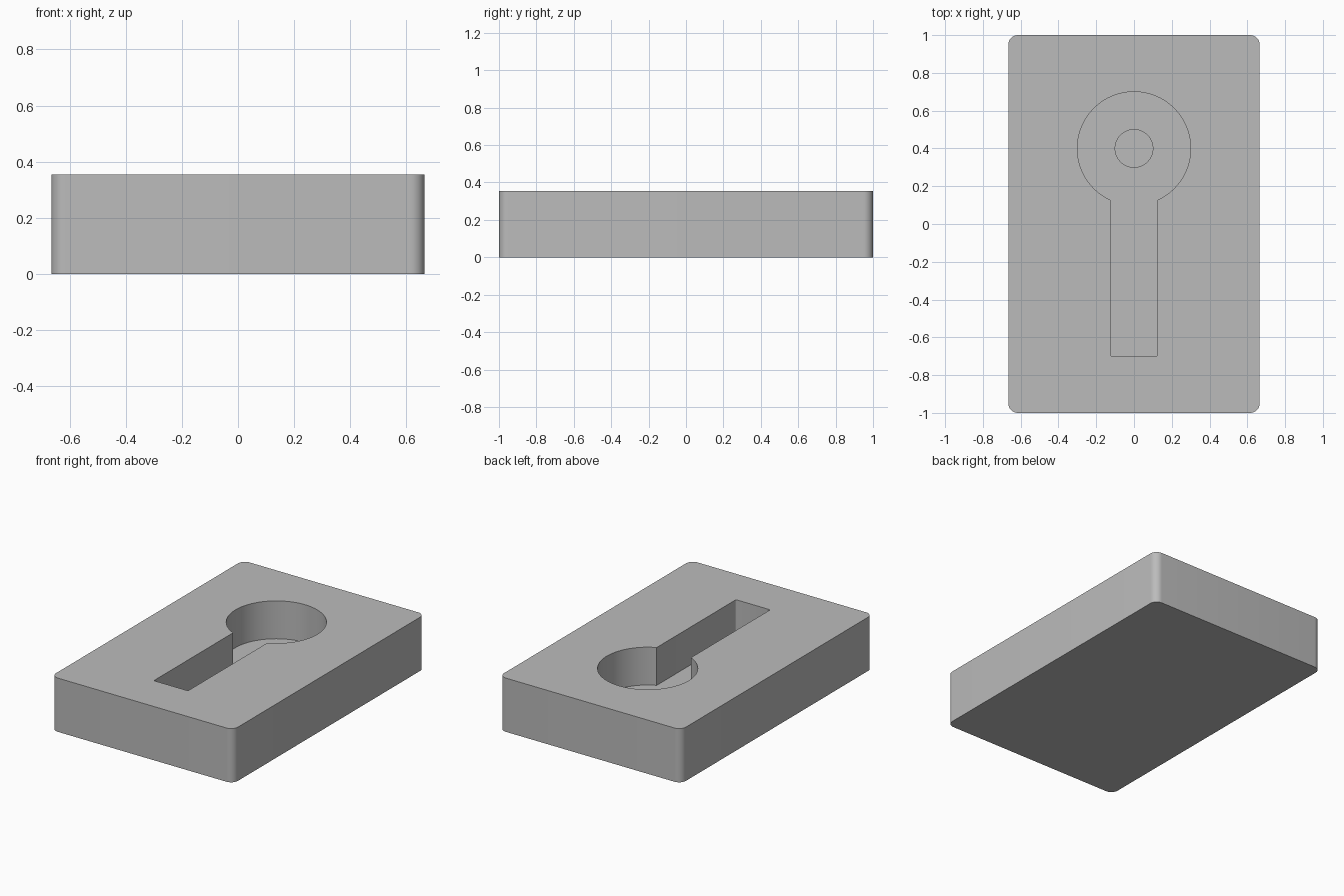
import bpy, bmesh
from math import asin, cos, pi, sin

if "Cube" in bpy.data.objects:
    bpy.data.objects.remove(bpy.data.objects["Cube"])

HEIGHT = 0.355
FLOOR = 0.105            # level of the keyhole pocket floor
RECESS = 0.055           # level of the small round recess
HUB_Y, HUB_R = 0.4, 0.3
SLOT_X, SLOT_END = 0.125, -0.7

grey = bpy.data.materials.new("grey")
grey.use_nodes = True
color = (0.5, 0.5, 0.5, 1)
grey.diffuse_color = color
grey.node_tree.nodes["Principled BSDF"].inputs["Base Color"].default_value = color


def arc(cx, cy, r, start, end, steps):
    """Points along an arc, both ends included."""
    angles = [start + (end - start) * i / steps for i in range(steps + 1)]
    return [(cx + r * cos(a), cy + r * sin(a)) for a in angles]


def prism(name, outline, bottom, top):
    """Extrude a counter-clockwise outline between two heights."""
    bm = bmesh.new()
    face = bm.faces.new([bm.verts.new((x, y, bottom)) for x, y in outline])
    ext = bmesh.ops.extrude_face_region(bm, geom=[face])
    verts = [v for v in ext["geom"] if isinstance(v, bmesh.types.BMVert)]
    bmesh.ops.translate(bm, verts=verts, vec=(0, 0, top - bottom))
    bmesh.ops.recalc_face_normals(bm, faces=bm.faces)
    mesh = bpy.data.meshes.new(name)
    bm.to_mesh(mesh)
    bm.free()
    mesh.materials.append(grey)
    obj = bpy.data.objects.new(name, mesh)
    bpy.context.collection.objects.link(obj)
    return obj


# Block with rounded vertical corners
half_x, half_y, r = 0.665, 1.0, 0.05
outline = []
for i, (sx, sy) in enumerate([(1, 1), (-1, 1), (-1, -1), (1, -1)]):
    outline += arc(sx * (half_x - r), sy * (half_y - r), r,
                   i * pi / 2, (i + 1) * pi / 2, 10)
block = prism("block", outline, 0, HEIGHT)

# Keyhole pocket: round hub joined to a straight slot
gap = asin(SLOT_X / HUB_R)
r = 0.01
keyhole = arc(0, HUB_Y, HUB_R, gap - pi / 2, 1.5 * pi - gap, 80)
keyhole += arc(-SLOT_X + r, SLOT_END + r, r, pi, 1.5 * pi, 4)
keyhole += arc(SLOT_X - r, SLOT_END + r, r, 1.5 * pi, 2 * pi, 4)
pocket = prism("pocket_cutter", keyhole, FLOOR, HEIGHT + 0.1)

# Small round recess in the pocket floor
circle = arc(0, HUB_Y, 0.1, 0, 2 * pi, 48)[:-1]
recess = prism("recess_cutter", circle, RECESS, HEIGHT + 0.05)

bpy.context.view_layer.objects.active = block
for cutter in (pocket, recess):
    cutter.hide_render = True
    mod = block.modifiers.new(cutter.name, 'BOOLEAN')
    mod.operation = 'DIFFERENCE'
    mod.solver = 'EXACT'
    mod.object = cutter
    bpy.ops.object.modifier_apply(modifier=mod.name)
    bpy.data.objects.remove(cutter)

# Smooth the curved walls, keep the rims sharp
bpy.ops.object.select_all(action='DESELECT')
block.select_set(True)
bpy.ops.object.shade_smooth_by_angle(angle=pi / 6)
